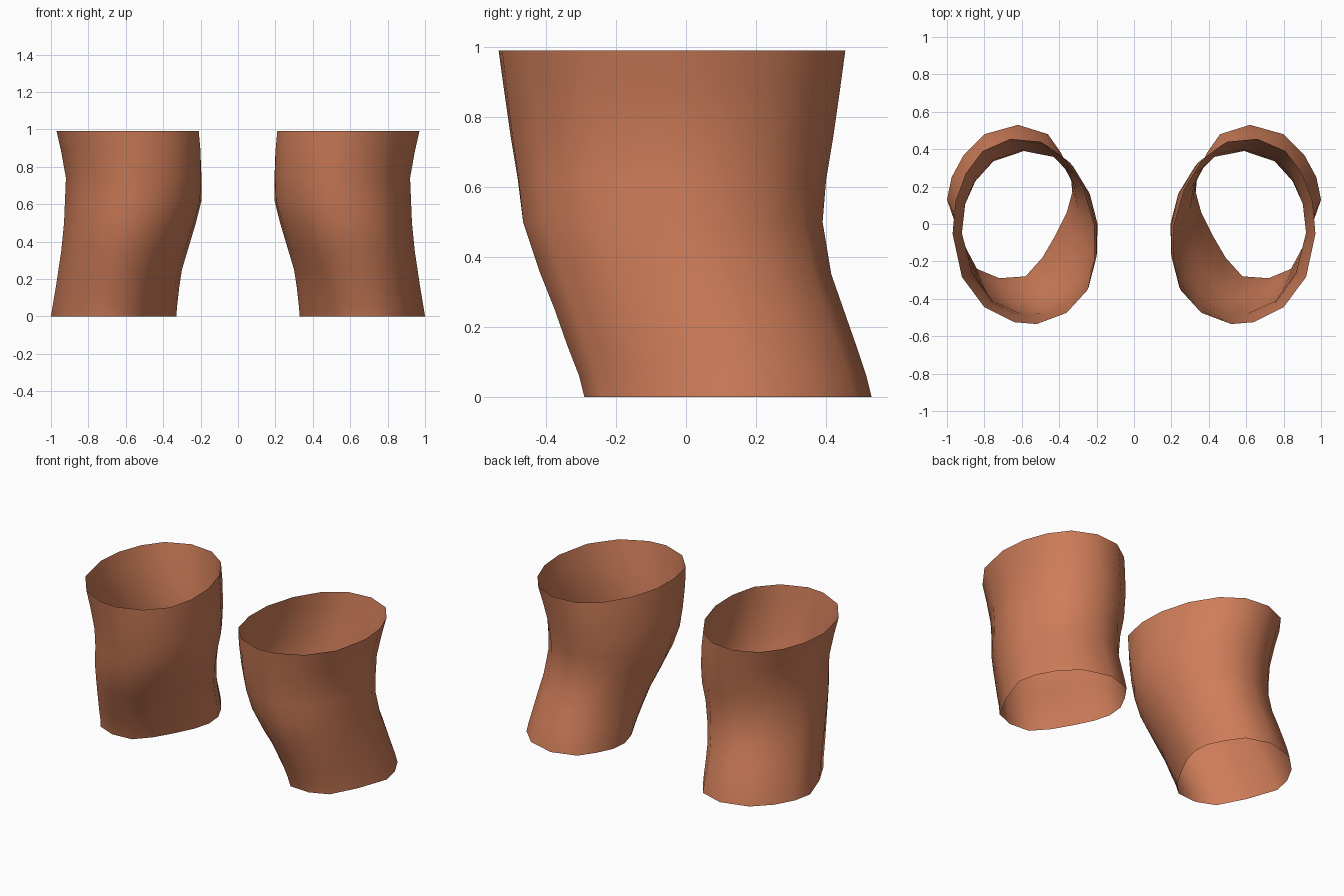
import bpy

if "Cube" in bpy.data.objects:
    bpy.data.objects.remove(bpy.data.objects["Cube"])

# One flat clay colour
clay = bpy.data.materials.new("terracotta")
clay.diffuse_color = (0.62, 0.205, 0.10, 1)
clay.use_nodes = True
clay.node_tree.nodes["Principled BSDF"].inputs["Base Color"].default_value = clay.diffuse_color

# Matching outlines of the upper and lower openings (x, y)
TOP = [(.97, -.05), (.955, .12), (.90, .27), (.81, .39), (.66, .455), (.50, .44),
       (.37, .35), (.27, .19), (.215, 0), (.21, -.18), (.25, -.35), (.36, -.47),
       (.52, -.53), (.64, -.52), (.80, -.44), (.92, -.28)]
BOTTOM = [(1.0, .13), (.975, .25), (.91, .37), (.80, .48), (.62, .53), (.46, .48),
          (.39, .38), (.34, .28), (.33, .17), (.36, .06), (.42, -.06), (.49, -.18),
          (.58, -.28), (.72, -.29), (.84, -.24), (.93, -.07)]

# Height, inner x, outer x, front y, back y of each ring
LEVELS = [(0, .33, 1.0, -.29, .53), (.06, .325, .99, -.305, .515),
          (.15, .315, .975, -.34, .485), (.25, .30, .96, -.375, .45),
          (.35, .27, .945, -.415, .415), (.50, .225, .93, -.465, .39),
          (.62, .195, .925, -.48, .40), (.74, .195, .92, -.50, .42),
          (.88, .20, .945, -.52, .44), (.99, .21, .97, -.535, .455)]


def ring(level):
    """Blend the two outlines and fit the result to the level's extents."""
    z, x0, x1, y0, y1 = level
    t = z / .99
    pts = [(b[0] + (a[0] - b[0]) * t, b[1] + (a[1] - b[1]) * t)
           for a, b in zip(TOP, BOTTOM)]
    xs, ys = [p[0] for p in pts], [p[1] for p in pts]

    def fit(v, vals, lo, hi):
        return lo + (v - min(vals)) / (max(vals) - min(vals)) * (hi - lo)
    return [(fit(x, xs, x0, x1), fit(y, ys, y0, y1), z) for x, y in pts]


def sleeve(name, side):
    """Open tube lofted through the rings; side is 1 or -1."""
    n = len(TOP)
    verts = [(side * x, y, z) for lv in LEVELS for x, y, z in ring(lv)]
    faces = []
    for r in range(len(LEVELS) - 1):
        for i in range(n):
            j = (i + 1) % n
            f = (r * n + i, r * n + j, (r + 1) * n + j, (r + 1) * n + i)
            faces.append(f if side > 0 else f[::-1])
    mesh = bpy.data.meshes.new(name)
    mesh.from_pydata(verts, [], faces)
    mesh.materials.append(clay)
    mesh.shade_smooth()
    obj = bpy.data.objects.new(name, mesh)
    bpy.context.collection.objects.link(obj)


# Mirrored pair of open sleeves
sleeve("right_sleeve", 1)
sleeve("left_sleeve", -1)
